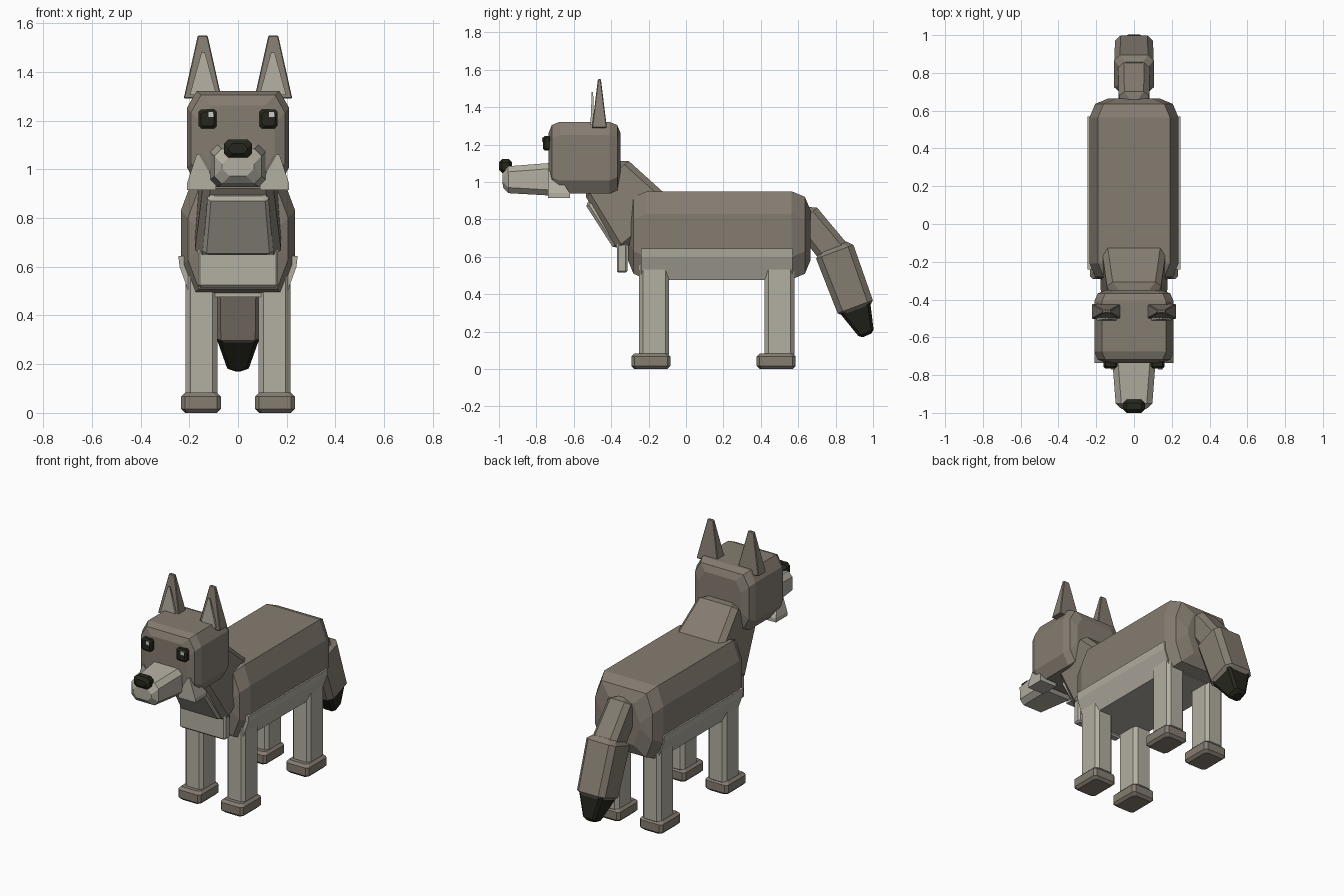
import bpy, bmesh
from math import sin, cos, pi
from mathutils import Vector

default_cube = bpy.data.objects.get("Cube")
if default_cube:
    bpy.data.objects.remove(default_cube, do_unlink=True)


def material(name, red, green, blue):
    mat = bpy.data.materials.new(name)
    mat.use_nodes = True
    mat.diffuse_color = (red, green, blue, 1)
    shader = mat.node_tree.nodes["Principled BSDF"]
    shader.inputs["Base Color"].default_value = mat.diffuse_color
    return mat


fur = material("grey brown fur", 0.235, 0.203, 0.165)
cream = material("pale fur", 0.45, 0.425, 0.36)
black = material("black", 0.018, 0.019, 0.011)
glint = material("eye glint", 0.6, 0.6, 0.58)


def skin(name, rings, mat):
    """Join matching rings of points into one closed flat-faced solid."""
    bm = bmesh.new()
    loops = [[bm.verts.new(point) for point in ring] for ring in rings]
    for lower, upper in zip(loops, loops[1:]):
        for i in range(len(lower)):
            bm.faces.new((lower[i - 1], lower[i], upper[i], upper[i - 1]))
    bm.faces.new(loops[0])
    bm.faces.new(loops[-1])
    bmesh.ops.remove_doubles(bm, verts=bm.verts, dist=0.0001)
    bmesh.ops.recalc_face_normals(bm, faces=bm.faces)
    mesh = bpy.data.meshes.new(name)
    bm.to_mesh(mesh)
    bm.free()
    mesh.materials.append(mat)
    part = bpy.data.objects.new(name, mesh)
    bpy.context.collection.objects.link(part)


def block(name, mat, start, end, near, far=None, x=0, bevel=0.03, cut=None, steps=1):
    """Tapered block along a line in the yz plane, with bevelled ends and corners.
    near and far are the half width and half height at each end."""
    origin = Vector((x, *start))
    axis = Vector((x, *end)) - origin
    length = axis.length
    axis.normalize()
    across = Vector((1, 0, 0))
    up = axis.cross(across)
    near = Vector(near)
    far = Vector(far or near)
    cut_width, cut_height = cut or (bevel, bevel)

    # Distance along the line and inset of every ring, rounding both ends
    turns = [k / steps * pi / 2 for k in range(steps + 1)]
    rounding = [(bevel * (1 - cos(a)), bevel * (1 - sin(a))) for a in turns]
    stations = rounding + [(length - run, inset) for run, inset in reversed(rounding)]

    rings = []
    for run, inset in stations:
        size = near.lerp(far, run / length)
        w, h = size.x - inset, size.y - inset
        a, b = max(w - cut_width, 0), max(h - cut_height, 0)
        section = [(a, h), (w, b), (w, -b), (a, -h),
                   (-a, -h), (-w, -b), (-w, b), (-a, h)]
        centre = origin + axis * run
        rings.append([centre + across * u + up * v for u, v in section])
    skin(name, rings, mat)


# Body and the pale wrap under it
block("body", fur, start=(-0.31, 0.715), end=(0.665, 0.715),
      near=(0.235, 0.235), bevel=0.1, cut=(0.045, 0.12), steps=2)
flank = [(0.245, 0.645), (0.24, 0.6), (0.195, 0.476)]
outline = flank + [(-x, z) for x, z in reversed(flank)]
skin("belly", [[(x, y, z) for x, z in outline] for y in (-0.24, 0.57)], cream)

# Neck, throat plate and chest bib
block("neck", fur, start=(-0.2, 0.75), end=(-0.44, 1.04),
      near=(0.18, 0.2), far=(0.14, 0.145))
block("throat", cream, start=(-0.365, 0.655), end=(-0.52, 0.895),
      near=(0.145, 0.024), far=(0.125, 0.024), bevel=0.015)
block("chest_bib", cream, start=(-0.342, 0.515), end=(-0.342, 0.72),
      near=(0.165, 0.028), bevel=0.01)

# Head, muzzle and nose
block("head", fur, start=(-0.735, 1.13), end=(-0.35, 1.13),
      near=(0.21, 0.192), bevel=0.06, cut=(0.04, 0.07), steps=2)
block("muzzle", cream, start=(-0.68, 1.015), end=(-0.98, 1.012),
      near=(0.118, 0.09), far=(0.095, 0.07))
block("nose", black, start=(-0.93, 1.085), end=(-1, 1.085),
      near=(0.057, 0.037), bevel=0.017)

# Tail in three pieces
block("tail_base", fur, start=(0.62, 0.835), end=(0.81, 0.6),
      near=(0.08, 0.08), far=(0.085, 0.085))
block("tail_brush", fur, start=(0.785, 0.655), end=(0.915, 0.305),
      near=(0.105, 0.107), far=(0.1, 0.1))
block("tail_tip", black, start=(0.9, 0.34), end=(0.968, 0.18),
      near=(0.09, 0.09), far=(0.04, 0.04), bevel=0.015)

# Paired parts
for side, sign in (("left", 1), ("right", -1)):
    # Ears with pale inner plates
    block(side + "_ear", fur, start=(-0.463, 1.29), end=(-0.463, 1.55),
          near=(0.078, 0.04), far=(0.02, 0.008), x=sign * 0.145, bevel=0.004)
    block(side + "_inner_ear", cream, start=(-0.503, 1.305), end=(-0.5, 1.48),
          near=(0.055, 0.008), far=(0.007, 0.004), x=sign * 0.143, bevel=0)

    # Cheek tufts: a low slab drawn up to a point at the front
    rings = []
    for z, inner, outer, back in ((0.915, 0.09, 0.21, -0.62),
                                  (0.94, 0.09, 0.21, -0.62),
                                  (1.06, 0.16, 0.17, -0.7)):
        front = -0.737
        corners = [(inner, front), (outer, front), (outer, back), (inner, back)]
        rings.append([(sign * x, y, z) for x, y in corners])
    skin(side + "_cheek", rings, cream)

    # Eyes with glints
    block(side + "_eye", black, start=(-0.72, 1.207), end=(-0.765, 1.207),
          near=(0.037, 0.039), x=sign * 0.125, bevel=0.01)
    block(side + "_glint", glint, start=(-0.764, 1.226), end=(-0.769, 1.226),
          near=(0.011, 0.011), x=sign * 0.125 + 0.014, bevel=0)

    # Legs and paws
    for place, y in (("front", -0.17), ("rear", 0.5)):
        block(f"{side}_{place}_leg", cream, start=(y, 0.06), end=(y, 0.59),
              near=(0.065, 0.08), x=sign * 0.15, bevel=0.02)
        toe = y - 0.018
        block(f"{side}_{place}_paw", fur, start=(toe, 0), end=(toe, 0.083),
              near=(0.082, 0.104), x=sign * 0.152, bevel=0.016)
